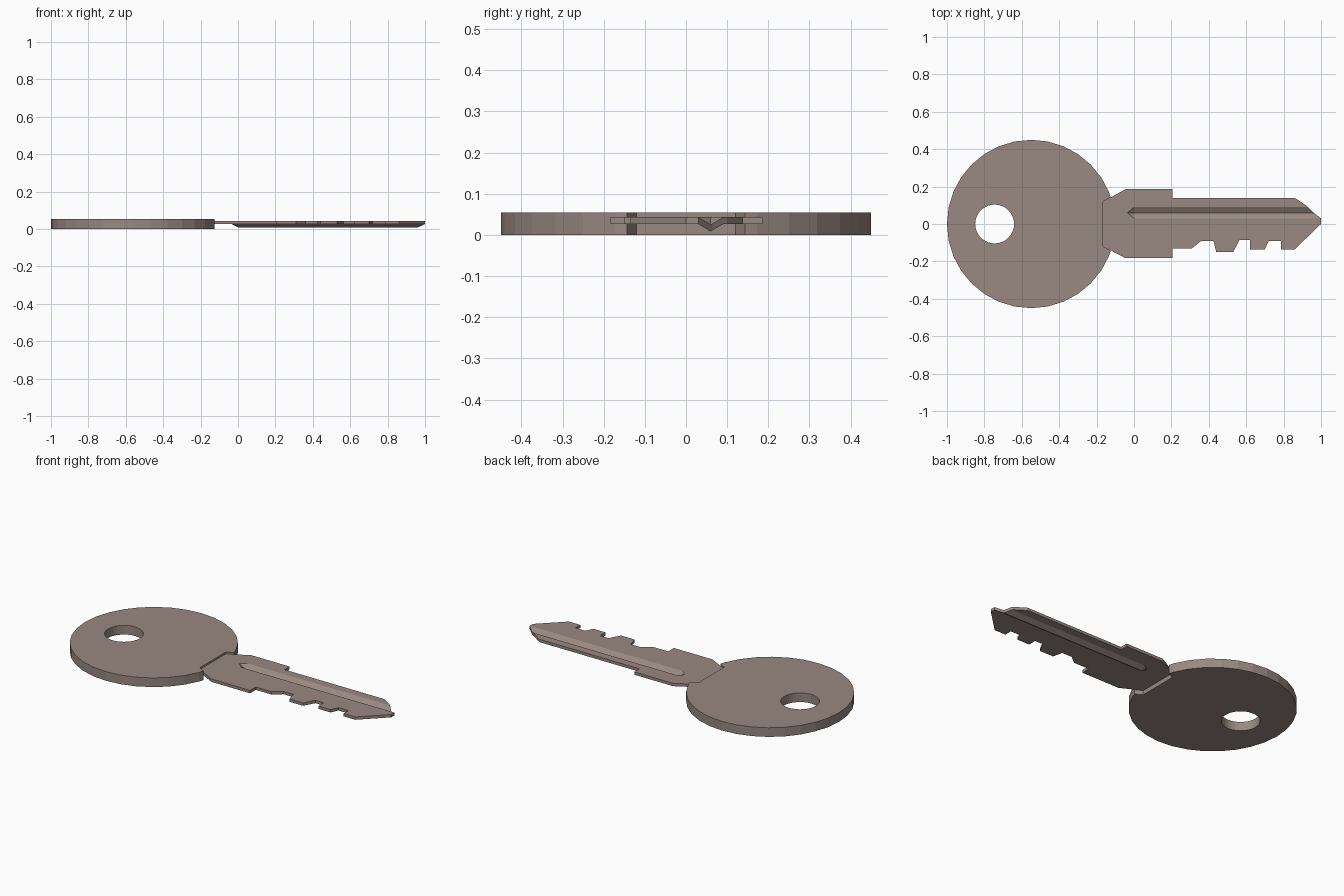
import bpy, bmesh, math
from mathutils import Vector

if "Cube" in bpy.data.objects:
    bpy.data.objects.remove(bpy.data.objects["Cube"])

metal = bpy.data.materials.new("warm grey metal")
metal.diffuse_color = (0.32, 0.25, 0.222, 1)
metal.use_nodes = True
metal.node_tree.nodes["Principled BSDF"].inputs["Base Color"].default_value = metal.diffuse_color


def add_loop(bm, pts, z):
    verts = [bm.verts.new((x, y, z)) for x, y in pts]
    return [bm.edges.new((verts[i - 1], verts[i])) for i in range(len(verts))]


def circle(cx, r, n=32):
    return [(cx + r * math.cos(2 * math.pi * i / n),
             r * math.sin(2 * math.pi * i / n)) for i in range(n)]


def thicken(bm, depth):
    """Extrude the sheet downwards into a closed solid."""
    res = bmesh.ops.extrude_face_region(bm, geom=bm.faces[:], use_keep_orig=True)
    moved = [g for g in res["geom"] if isinstance(g, bmesh.types.BMVert)]
    bmesh.ops.translate(bm, verts=moved, vec=(0, 0, -depth))
    bmesh.ops.recalc_face_normals(bm, faces=bm.faces[:])


def finish(bm, name):
    mesh = bpy.data.meshes.new(name)
    bm.to_mesh(mesh)
    bm.free()
    mesh.materials.append(metal)
    obj = bpy.data.objects.new(name, mesh)
    bpy.context.collection.objects.link(obj)


# Round bow with a ring hole and a notch where the blade enters
rim = [p for p in circle(-0.55, 0.45) if not (p[0] > -0.55 and abs(p[1]) < 0.14)]
rim.sort(key=lambda p: math.atan2(p[1], p[0] + 0.55) % (2 * math.pi))
rim += [(-0.125, -0.143), (-0.165, -0.12), (-0.165, 0.12), (-0.125, 0.143)]
bm = bmesh.new()
edges = add_loop(bm, rim, 0.054) + add_loop(bm, circle(-0.745, 0.104), 0.054)
bmesh.ops.triangle_fill(bm, edges=edges, use_beauty=True, normal=(0, 0, 1))
thicken(bm, 0.054)
finish(bm, "bow")

# Blade outline: shoulder, straight back, tip, then the cut teeth
outline = [(-0.165, -0.12), (-0.165, 0.12), (-0.045, 0.186), (0.207, 0.186),
           (0.207, 0.139), (0.86, 0.139), (0.92, 0.10), (0.955, 0.065),
           (1, 0.03), (1, 0), (0.86, -0.135), (0.785, -0.135),
           (0.785, -0.09), (0.72, -0.09), (0.70, -0.135), (0.62, -0.135),
           (0.62, -0.085), (0.565, -0.085), (0.53, -0.15), (0.44, -0.15),
           (0.425, -0.09), (0.36, -0.09), (0.31, -0.13), (0.207, -0.13),
           (0.207, -0.183), (-0.045, -0.183)]
bm = bmesh.new()
bm.faces.new([bm.verts.new((x, y, 0.043)) for x, y in reversed(outline)])

# Crease lines of the pressed groove
cuts = [((0, 0.03), (0, 1)), ((0, 0.06), (0, 1)), ((0, 0.09), (0, 1)),
        ((0, 0), (1, 0)),
        ((-0.035, 0.06), (0.03, 0.035)), ((-0.035, 0.06), (0.03, -0.035))]
for co, no in cuts:
    bmesh.ops.bisect_plane(bm, geom=bm.verts[:] + bm.edges[:] + bm.faces[:],
                           dist=1e-5, plane_co=Vector((*co, 0.043)),
                           plane_no=Vector((*no, 0)).normalized())
# Press the whole V-shaped groove down, in proportion to distance from its axis
for v in bm.verts:
    if v.co.x > -0.001:
        v.co.z -= 0.0175 * max(0, 1 - abs(v.co.y - 0.06) / 0.03)
thicken(bm, 0.017)
bmesh.ops.triangulate(bm, faces=bm.faces[:])
finish(bm, "blade")
